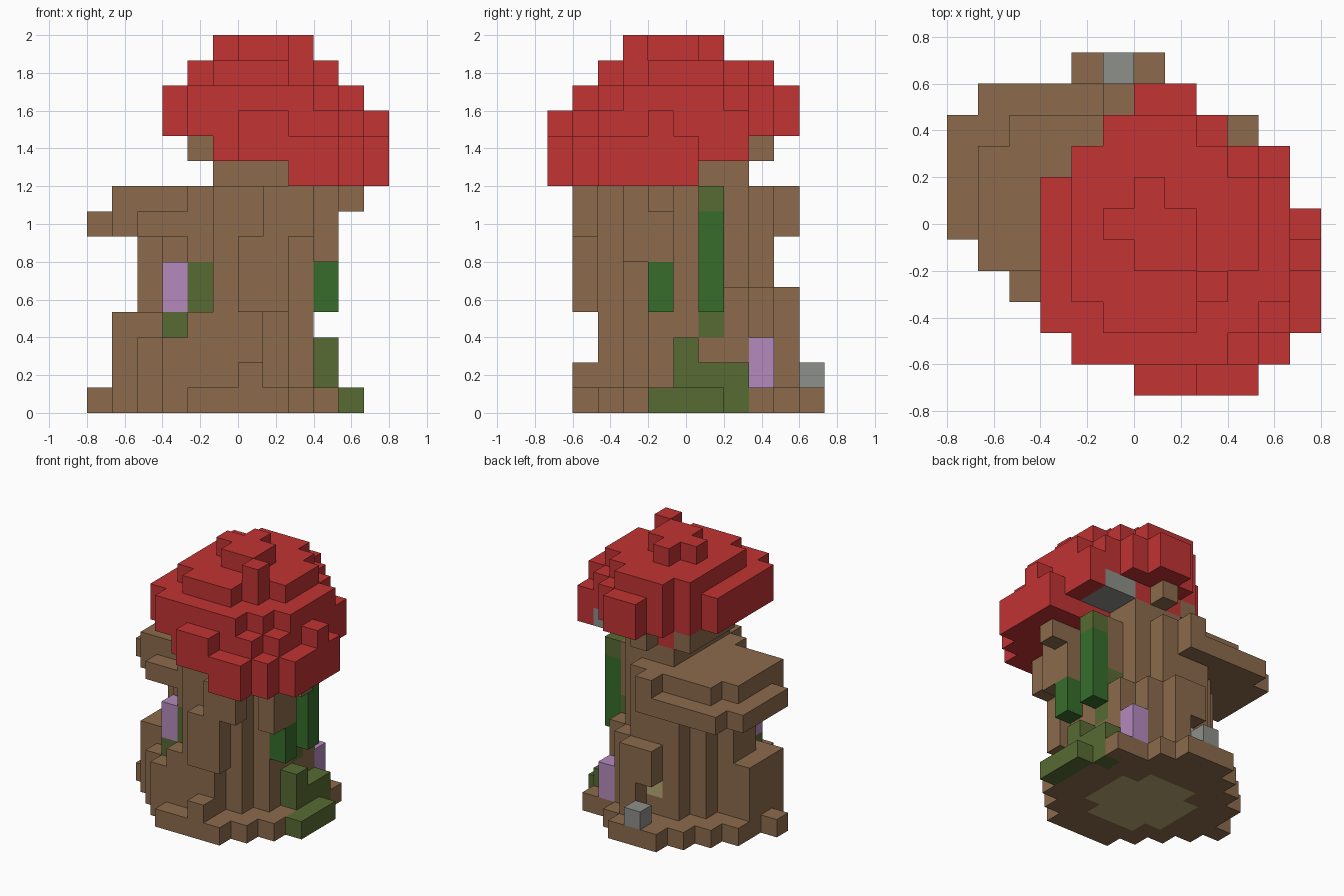
import bpy

if "Cube" in bpy.data.objects:
    bpy.data.objects.remove(bpy.data.objects["Cube"])

V = 2 / 15            # edge of one block
cells = {}            # block position -> part name

COLOURS = {
    "bark_brown": (0.265, 0.147, 0.073),
    "cap_red": (0.54, 0.033, 0.033),
    "leaf_green": (0.038, 0.152, 0.025),
    "moss_green": (0.098, 0.147, 0.033),
    "petal_purple": (0.46, 0.255, 0.51),
    "stone_grey": (0.27, 0.278, 0.255),
    "floor_tan": (0.48, 0.4, 0.18),
}
PARTS = {
    "trunk": "bark_brown", "shelf": "bark_brown", "roots": "bark_brown",
    "mushroom_cap": "cap_red", "vines": "leaf_green", "moss": "moss_green",
    "flowers": "petal_purple", "stones": "stone_grey", "floor": "floor_tan",
}


def disc(part, levels, cx, cy, rx, ry, keep=lambda i, j: True):
    """Fill an elliptical layer of blocks on each level."""
    for k in levels:
        for i in range(12):
            for j in range(11):
                d = ((i + .5 - cx) / rx) ** 2 + ((j + .5 - cy) / ry) ** 2
                if d <= 1 and keep(i, j):
                    cells[i, j, k] = part


def box(part, xs, ys, zs):
    """Fill a box of blocks; each range includes both ends."""
    for i in range(xs[0], xs[-1] + 1):
        for j in range(ys[0], ys[-1] + 1):
            for k in range(zs[0], zs[-1] + 1):
                cells[i, j, k] = part


def octagon(part, level, xs, ys, sums, diffs):
    """Fill a box layer with its corners cut by limits on i + j and i - j."""
    for i in range(xs[0], xs[1] + 1):
        for j in range(ys[0], ys[1] + 1):
            if sums[0] <= i + j <= sums[1] and diffs[0] <= i - j <= diffs[1]:
                cells[i, j, level] = part


def build(part, material):
    """Make one mesh from the exposed block faces of a part."""
    verts, faces, index = [], [], {}
    for cell in [c for c, p in cells.items() if p == part]:
        for axis in range(3):
            for side in (0, 1):
                near = list(cell)
                near[axis] += 2 * side - 1
                if tuple(near) in cells:
                    continue
                a, b = (axis + 1) % 3, (axis + 2) % 3
                loop = [(0, 0), (1, 0), (1, 1), (0, 1)]
                face = []
                for u, w in (loop if side else reversed(loop)):
                    p = list(cell)
                    p[axis] += side
                    p[a] += u
                    p[b] += w
                    key = tuple(p)
                    if key not in index:
                        index[key] = len(verts)
                        verts.append(((p[0] - 6) * V, (p[1] - 5.5) * V, p[2] * V))
                    face.append(index[key])
                faces.append(face)
    mesh = bpy.data.meshes.new(part)
    mesh.from_pydata(verts, [], faces)
    mesh.materials.append(material)
    bpy.context.collection.objects.link(bpy.data.objects.new(part, mesh))


def foot(i, j):
    """Chamfer the corners of the foot."""
    return 5 <= i + j <= 15 and i - j >= -4


def doorway(i, j):
    """The foot with a slot open at the back."""
    return foot(i, j) and (i, j) != (5, 9)


def front_cut(i, j):
    """Chamfer the front left of the stem."""
    return i + j >= 7


# Trunk, tapering upward
disc("trunk", [0], 5.5, 5.5, 4.6, 4.6, lambda i, j: i + j >= 5)
disc("trunk", [1, 2], 5, 6, 4.1, 4.1, doorway)
disc("trunk", [3], 5.5, 6, 3.6, 4.1, foot)
disc("trunk", [4], 5.5, 6, 3.6, 4.1, lambda i, j: foot(i, j) and front_cut(i, j))
disc("trunk", [5, 6, 7, 8], 5.5, 5.5, 3.6, 3.6, front_cut)
box("trunk", [5, 7], [3, 7], [9])
box("trunk", [4], [4, 7], [10])
box("trunk", [5, 8], [4, 7], [10])
box("trunk", [6], [8], [10])

# Floor, seen from below and through the doorway
disc("floor", [0], 5.5, 5.5, 2.8, 2.8)
box("floor", [5], [8], [2])

# Bark ridges and knots
box("trunk", [6, 7], [1], [4, 6])
box("trunk", [7, 8], [1], [7, 8])
box("trunk", [9], [3, 4], [6, 8])
box("trunk", [10], [4], [8])
box("trunk", [5], [9], [8])

# Roots around the foot
box("roots", [1, 2], [4, 6], [1, 3])
box("roots", [0], [5], [0])
box("roots", [4, 6], [10], [0])
box("roots", [6], [1], [1])
box("roots", [9], [8], [0])

# Bracket shelf on the back left
disc("shelf", [7], 3.7, 6.8, 3.9, 3.65)
disc("shelf", [8], 3.7, 6.3, 3, 2.8)

# Tilted cap: lower toward the front right
octagon("mushroom_cap", 9, (8, 11), (0, 5), (5, 16), (-3, 9))
octagon("mushroom_cap", 10, (5, 11), (0, 7), (6, 16), (-3, 9))
octagon("mushroom_cap", 11, (3, 10), (1, 9), (5, 16), (-3, 8))
octagon("mushroom_cap", 12, (3, 10), (1, 9), (5, 16), (-3, 7))
octagon("mushroom_cap", 13, (4, 9), (2, 8), (7, 15), (-3, 5))

# Knobs on the rim and crown of the cap
box("mushroom_cap", [6, 7], [0], [11])
box("mushroom_cap", [11], [4], [11])
box("mushroom_cap", [10], [7], [10, 11])
box("mushroom_cap", [5, 7], [5], [14])
box("mushroom_cap", [6], [4, 6], [14])
box("mushroom_cap", [7], [4], [14])
box("mushroom_cap", [8], [3], [14])

# Stones at the foot and below the cap
box("stones", [5], [10], [1])
box("stones", [8, 9], [6, 7], [10])

# Hanging vines
box("vines", [9], [6], [4, 7])
box("vines", [9], [4], [4, 5])

# Moss
box("moss", [9], [6], [8])
box("moss", [8], [6], [3, 5])
box("moss", [10], [4, 6], [0])
box("moss", [9], [7], [0])
box("moss", [9], [5, 7], [1])
box("moss", [9], [5], [2])
box("moss", [4], [3], [4, 5])
box("moss", [3], [3], [3])

# Flowers
box("flowers", [3], [3], [4, 5])
box("flowers", [8], [8], [1, 2])

materials = {}
for name, rgb in COLOURS.items():
    mat = bpy.data.materials.new(name)
    mat.use_nodes = True
    mat.diffuse_color = (*rgb, 1)
    mat.node_tree.nodes["Principled BSDF"].inputs["Base Color"].default_value = (*rgb, 1)
    materials[name] = mat

for part, colour in PARTS.items():
    build(part, materials[colour])
